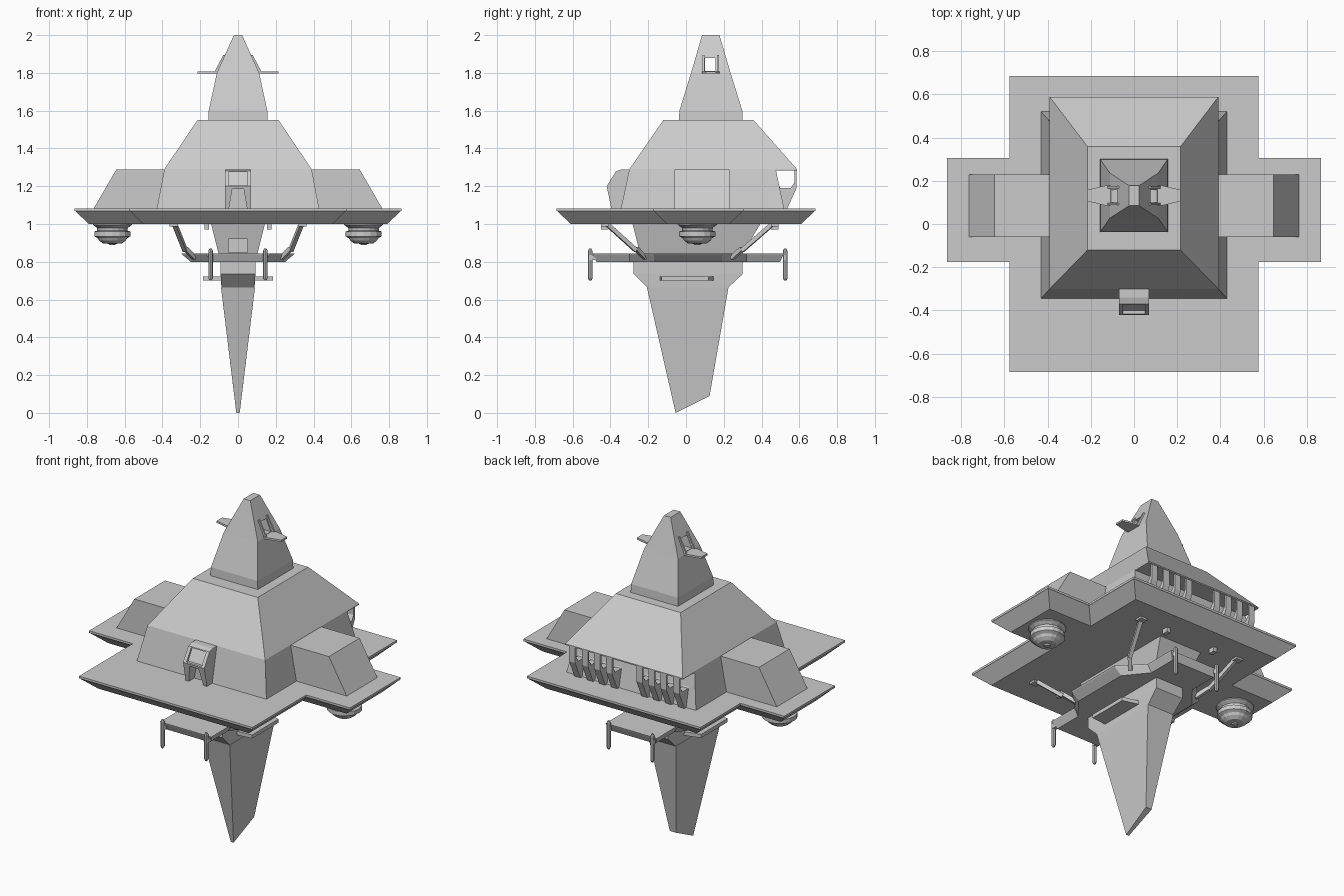
import bpy, bmesh, math
from mathutils import Vector

if "Cube" in bpy.data.objects:
    bpy.data.objects.remove(bpy.data.objects["Cube"])


def finish(name, bm):
    bmesh.ops.recalc_face_normals(bm, faces=bm.faces)
    me = bpy.data.meshes.new(name)
    bm.to_mesh(me)
    bm.free()
    ob = bpy.data.objects.new(name, me)
    bpy.context.collection.objects.link(ob)
    return ob


def loft(name, rings):
    """Skin a stack of equal-length point rings and cap both ends."""
    bm = bmesh.new()
    vs = [[bm.verts.new(p) for p in r] for r in rings]
    n = len(rings[0])
    for a, b in zip(vs, vs[1:]):
        for i in range(n):
            j = (i + 1) % n
            bm.faces.new((a[i], a[j], b[j], b[i]))
    bm.faces.new(vs[0])
    bm.faces.new(vs[-1])
    return finish(name, bm)


def rect(x0, x1, y0, y1, z):
    return [(x0, y0, z), (x1, y0, z), (x1, y1, z), (x0, y1, z)]


def tower(name, *levels):
    """Stacked symmetric rectangles given as (half_x, y0, y1, z)."""
    return loft(name, [rect(-h, h, a, b, z) for h, a, b, z in levels])


def box(name, x0, x1, y0, y1, z0, z1):
    return loft(name, [rect(x0, x1, y0, y1, z0), rect(x0, x1, y0, y1, z1)])


def slab_x(name, profile, x0, x1):
    return loft(name, [[(x, y, z) for y, z in profile] for x in (x0, x1)])


def beam(name, a, b, t):
    a, b = Vector(a), Vector(b)
    q = (b - a).to_track_quat('Z', 'Y')
    sq = [(-t, -t, 0), (t, -t, 0), (t, t, 0), (-t, t, 0)]
    return loft(name, [[p + q @ Vector(s) for s in sq] for p in (a, b)])


def lathe(name, profile, cx, cy, n):
    return loft(name, [[(cx + r * math.cos(math.tau * i / n),
                         cy + r * math.sin(math.tau * i / n), z)
                        for i in range(n)] for r, z in profile])


def cut(ob, cutter):
    m = ob.modifiers.new("cut", 'BOOLEAN')
    m.operation, m.object, m.solver = 'DIFFERENCE', cutter, 'EXACT'
    cutter.hide_render = True
    cutter.hide_set(True)


# cross-shaped main deck with bevelled underside
def cross(d, z):
    a, b, f, k, p, q = .575 - d, .865 - d, -.685 + d, .685 - d, -.175 + d, .305 - d
    return [(x, y, z) for x, y in (
        (-a, f), (a, f), (a, p), (b, p), (b, q), (a, q),
        (a, k), (-a, k), (-a, q), (-b, q), (-b, p), (-a, p))]


loft("main_deck", [cross(.075, 1.0), cross(.004, 1.068), cross(0, 1.07), cross(0, 1.083)])

# main building: skirt walls and overhanging roof
tower("lower_walls", (.43, -.345, .52, 1.08), (.39, -.30, .475, 1.29))
tower("sloped_roof", (.39, -.30, .588, 1.283), (.39, -.30, .588, 1.29), (.215, -.12, .358, 1.55))

# brackets under the rear overhang
bracket = [(.47, 1.08), (.535, 1.08), (.585, 1.19), (.585, 1.285), (.574, 1.285),
           (.574, 1.22), (.555, 1.19), (.50, 1.19), (.485, 1.21), (.47, 1.21)]
for s in (-1, 1):
    for x in (.10, .18, .26, .345):
        slab_x("rear_bracket", bracket, s * x - .02, s * x + .02)

# upper tower with a window right through it
top = tower("upper_tower", (.157, -.037, .30, 1.55), (.155, -.035, .298, 1.6),
            (.112, .027, .236, 1.8), (.022, .085, .177, 2.0))
cut(top, box("window_cutter", -.3, .3, .10, .157, 1.81, 1.88))

for s in (-1, 1):
    # lookout balcony and its window frame posts
    loft("balcony", [[(s * x, y, z) for x, y in
                      ((.07, .085), (.13, .085), (.215, .105), (.215, .158), (.13, .178), (.07, .178))]
                     for z in (1.797, 1.808)])
    for y in (.088, .165):
        loft("window_post", [[(s * x, yy, z) for x, z in ((.07, 1.805), (.125, 1.805), (.078, 1.895), (.06, 1.895))]
                             for yy in (y, y + .01)])

    # side annexes
    loft("side_annex", [[(s * x, y, z) for x, z in ((.35, 1.08), (.765, 1.08), (.645, 1.288), (.35, 1.288))]
                        for y in (-.06, .23)])

    # stepped round thruster pods below the arms
    lathe("thruster_pod", [(.105, 1.005), (.103, .995), (.082, .98), (.08, .965), (.096, .96),
                           (.096, .935), (.078, .925), (.07, .912), (.05, .897), (.018, .895),
                           (.016, .888)], s * .665, .06, 16)

    # side fins on the keel
    loft("keel_fin", [[(s * x, y, z) for x, y in ((.06, -.14), (.185, -.13), (.185, .12), (.06, .155))]
                      for z in (.70, .722)])

    for y_low, y_high in ((-.24, -.43), (.27, .47)):
        # bent braces carrying the lower platform
        beam("brace_upper", (s * .34, y_high, 1.01), (s * .28, y_low * 1.1, .86), .011)
        beam("brace_lower", (s * .28, y_low * 1.1, .87), (s * .23, y_low * .9, .82), .011)
        # feet where the braces meet the deck
        box("brace_foot", s * .34 - .022, s * .34 + .022, y_high - .02, y_high + .02, .988, 1.005)
        # small cleats on the deck underside
        box("deck_cleat", s * .165 - .012, s * .165 + .012, y_high - .02, y_high + .02, .972, 1.005)

    # fender posts at the platform ends
    for y in (-.507, .525):
        lathe("fender_post", [(.006, .70), (.012, .712), (.012, .858), (.006, .87)], s * .145, y, 8)
        box("fender_mount", s * .145 - .012, s * .145 + .012, y - .01 if y > 0 else y, y if y > 0 else y + .03, .81, .835)

# front entrance hood with doorway and window recess
porch = slab_x("front_porch", [(-.28, 1.08), (-.395, 1.08), (-.42, 1.2), (-.37, 1.28), (-.34, 1.289), (-.28, 1.289)],
               -.07, .07)
cut(porch, loft("door_cutter", [[(x, y, z) for x, z in ((-.05, 1.07), (.05, 1.07), (.03, 1.185), (-.03, 1.185))]
                                for y in (-.5, -.345)]))
cut(porch, slab_x("porch_window_cutter", [(-.40, 1.205), (-.44, 1.205), (-.40, 1.275), (-.36, 1.275)], -.05, .05))


# lower docking platform, a chamfered cross with bevelled edge
def platform(d, z):
    a, b, f, k = .17 - d * .5, .30 - d, -.495 + d * .4, .518 - d * .4
    return [(x, y, z) for x, y in (
        (-a, f), (a, f), (a, -.30), (b, -.17), (b, .19), (a, .32),
        (a, k), (-a, k), (-a, .32), (-b, .19), (-b, -.17), (-a, -.30))]


loft("lower_platform", [platform(.05, .80), platform(.005, .838), platform(0, .845)])

# hub between deck and platform, with front recess
hub = tower("hub", (.10, -.24, .29, .83), (.145, -.285, .40, 1.01))
cut(hub, box("hub_recess_cutter", -.05, .05, -.4, -.20, .85, .92))

# keel block and tapering spike with slanted tip
tower("keel_block", (.088, -.205, .225, .665), (.092, -.277, .30, .735), (.092, -.277, .30, .81))
loft("keel_spike", [[(-.009, -.055, .0), (.009, -.055, .0), (.02, .125, .09), (-.02, .125, .09)],
                    rect(-.09, .09, -.207, .225, .665)])
